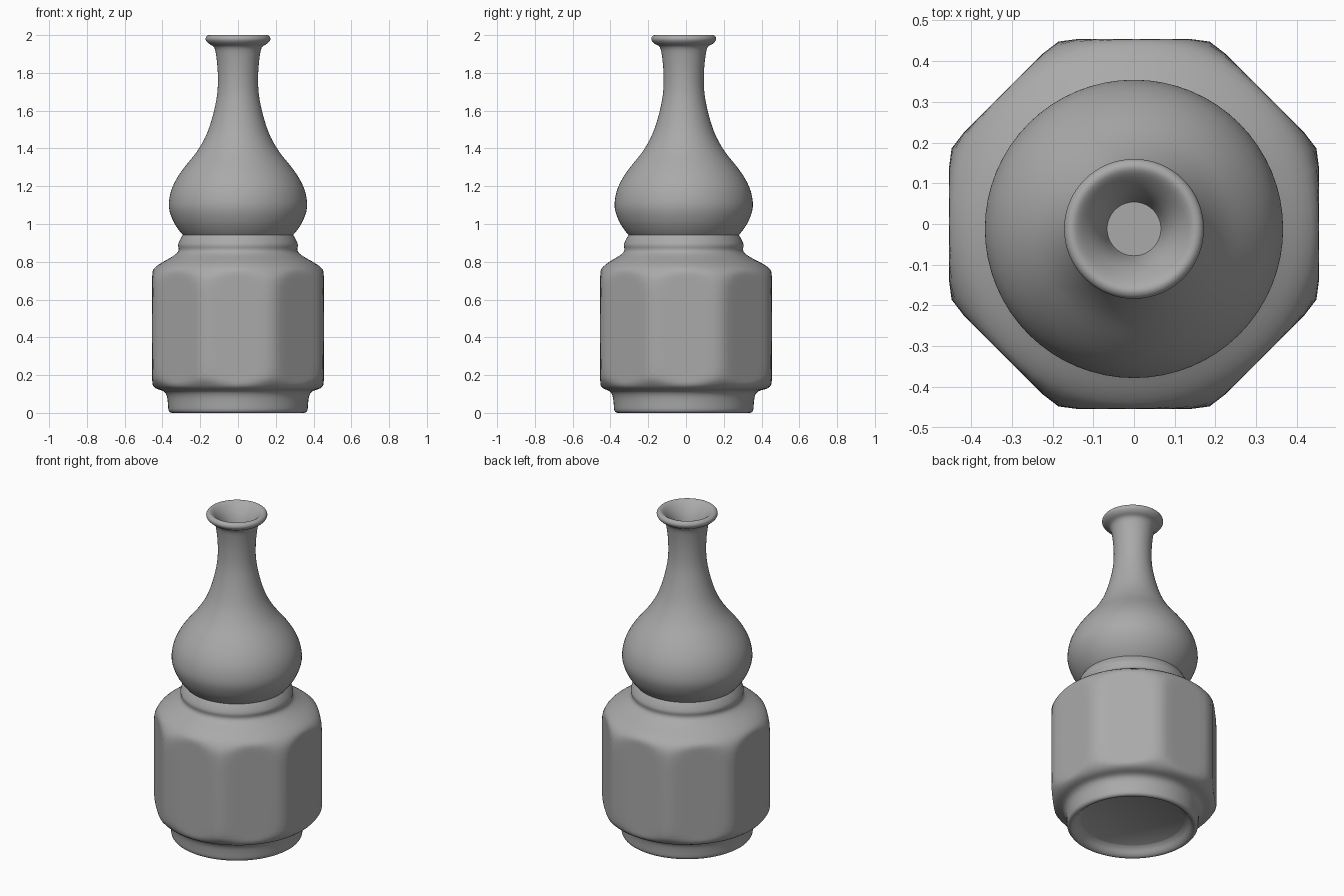
import bpy
import bmesh
from math import cos, sin, tau

if "Cube" in bpy.data.objects:
    bpy.data.objects.remove(bpy.data.objects["Cube"])

SIDES = 64        # divisions around the axis
FLAT = 0.454      # distance from the axis to each body panel
AXIS_Y = -0.012   # turned parts sit slightly towards the front

clay = bpy.data.materials.new("grey clay")
clay.use_nodes = True
colour = (0.4, 0.4, 0.4, 1)
clay.diffuse_color = colour
clay.node_tree.nodes["Principled BSDF"].inputs["Base Color"].default_value = colour


def spline(points, steps=3):
    """Smooth curve through the profile points."""
    ends = [points[0]] + points + [points[-1]]
    result = []
    for a, b, c, d in zip(ends, ends[1:], ends[2:], ends[3:]):
        for i in range(steps):
            t = i / steps
            result.append([
                b[k] + t * (c[k] - a[k]) / 2
                + t * t * (a[k] - 2.5 * b[k] + 2 * c[k] - d[k] / 2)
                + t ** 3 * (3 * b[k] - 3 * c[k] + d[k] - a[k]) / 2
                for k in (0, 1)])
    return result + [points[-1]]


def soft_min(a, b, blend=0.012):
    h = max(blend - abs(a - b), 0) / blend
    return min(a, b) - h * h * blend / 4


def turn(name, points, cap_first=False, cap_last=False, panels=False):
    """Turn a profile about the axis, optionally sliced flat on eight sides."""
    bm = bmesh.new()
    rings = []
    for radius, z in spline(points):
        ring = []
        for i in range(SIDES):
            angle = tau * i / SIDES
            r, y = radius, AXIS_Y
            if panels:
                local = (angle + tau / 16) % (tau / 8) - tau / 16
                r = soft_min(radius, FLAT / cos(local))
                # the wide body is centred, the narrow parts follow the axis
                y *= min(1, max(0, (0.46 - radius) / 0.08))
            ring.append(bm.verts.new((r * cos(angle), y + r * sin(angle), z)))
        rings.append(ring)
    for low, high in zip(rings, rings[1:]):
        for i in range(SIDES):
            j = (i + 1) % SIDES
            bm.faces.new((low[i], low[j], high[j], high[i]))
    if cap_first:
        bm.faces.new(rings[0][::-1])
    if cap_last:
        bm.faces.new(rings[-1])
    mesh = bpy.data.meshes.new(name)
    bm.to_mesh(mesh)
    bm.free()
    mesh.materials.append(clay)
    obj = bpy.data.objects.new(name, mesh)
    bpy.context.collection.objects.link(obj)
    bpy.ops.object.select_all(action='DESELECT')
    obj.select_set(True)
    bpy.context.view_layer.objects.active = obj
    bpy.ops.object.shade_smooth_by_angle(angle=0.8)


# Hollow foot, eight-sided body, rounded shoulder and collar
turn("faceted_body", [
    (0.29, 0.05), (0.31, 0.035), (0.33, 0.01), (0.35, 0), (0.367, 0.012),
    (0.371, 0.05), (0.377, 0.09), (0.395, 0.115), (0.435, 0.13),
    (0.464, 0.16), (0.482, 0.21), (0.485, 0.35), (0.485, 0.55),
    (0.482, 0.68), (0.46, 0.745), (0.42, 0.785), (0.36, 0.82),
    (0.324, 0.845), (0.314, 0.865), (0.317, 0.89), (0.305, 0.92),
    (0.29, 0.945)], cap_first=True, panels=True)

# Bulb, slender neck, flared lip and the well inside the mouth
turn("bulb_and_neck", [
    (0.29, 0.94), (0.315, 0.97), (0.345, 1.02), (0.366, 1.09),
    (0.356, 1.17), (0.325, 1.24), (0.28, 1.305), (0.22, 1.38),
    (0.173, 1.46), (0.143, 1.54), (0.12, 1.63), (0.108, 1.71),
    (0.107, 1.8), (0.114, 1.88), (0.126, 1.935), (0.155, 1.955),
    (0.171, 1.975), (0.167, 1.993), (0.15, 2), (0.128, 1.985),
    (0.1, 1.95), (0.08, 1.91), (0.066, 1.86)], cap_last=True)
